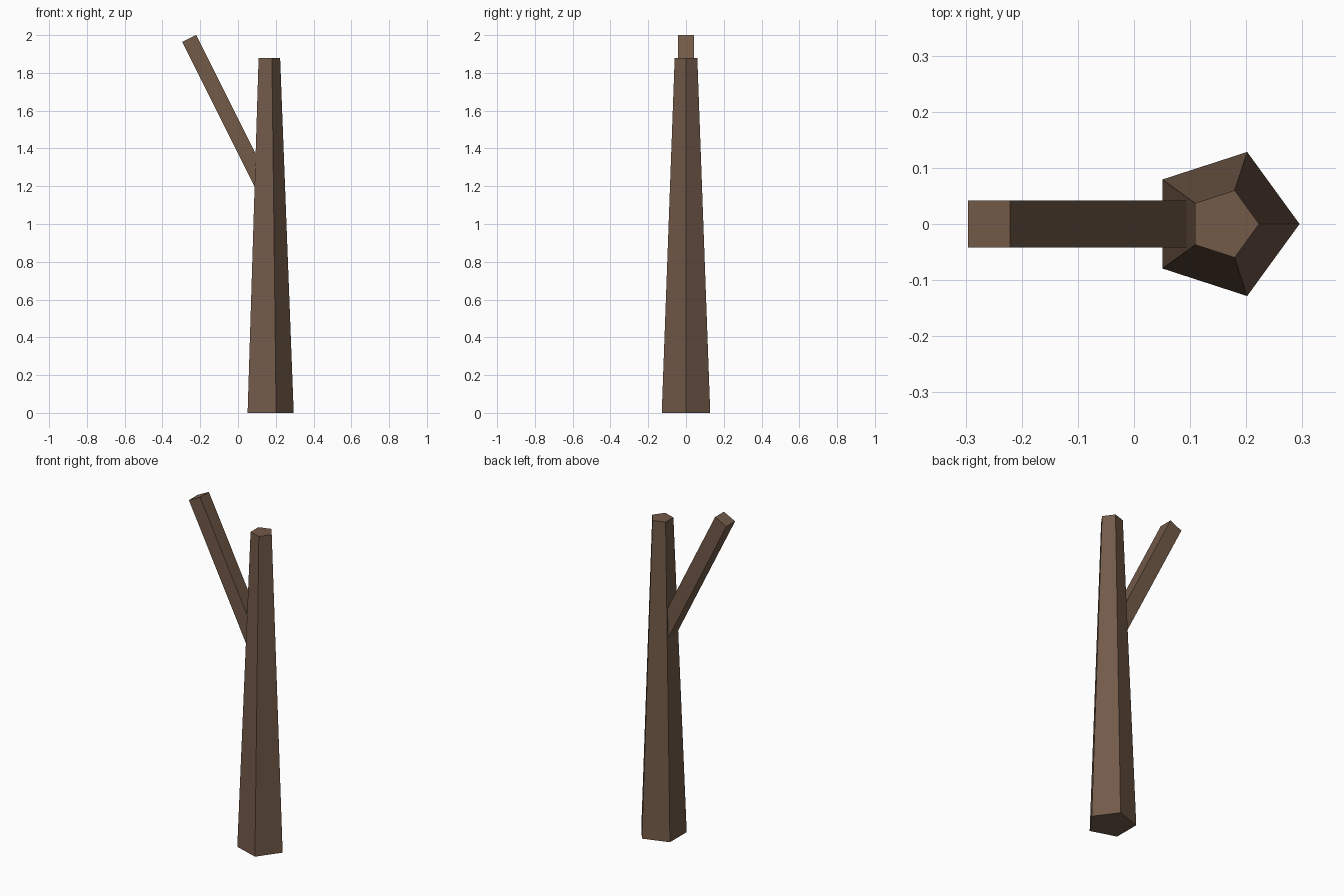
import bpy
import math
from mathutils import Vector

if "Cube" in bpy.data.objects:
    bpy.data.objects.remove(bpy.data.objects["Cube"])

bark = bpy.data.materials.new("bark")
bark.diffuse_color = (0.17, 0.103, 0.066, 1)
bark.use_nodes = True
bark.node_tree.nodes["Principled BSDF"].inputs["Base Color"].default_value = bark.diffuse_color


def tapered_post(name, start, end, r1, r2, sides, first_angle):
    """Flat-sided post running from start to end."""
    start, end = Vector(start), Vector(end)
    axis = end - start
    bpy.ops.mesh.primitive_cone_add(vertices=sides, radius1=r1, radius2=r2,
                                    depth=axis.length)
    ob = bpy.context.object
    ob.name = name
    # Turn the section so that its first corner points the chosen way
    v = ob.data.vertices[0].co
    turn = first_angle - math.atan2(v.y, v.x)
    for vert in ob.data.vertices:
        x, y = vert.co.x, vert.co.y
        vert.co.x = x * math.cos(turn) - y * math.sin(turn)
        vert.co.y = x * math.sin(turn) + y * math.cos(turn)
    # Lean in the xz plane
    ob.rotation_euler = (0, math.atan2(axis.x, axis.z), 0)
    ob.location = (start + end) / 2
    ob.data.materials.append(bark)
    return ob


# Five-sided tapering trunk
tapered_post("trunk", (0.16, 0, 0), (0.16, 0, 1.88), 0.135, 0.063, 5, 0)

# Square side branch, rooted inside the trunk
r = 0.0415 * math.sqrt(2)
tapered_post("branch", (0.16, 0, 1.145), (-0.2585, 0, 1.982), r, r, 4, math.pi / 4)
